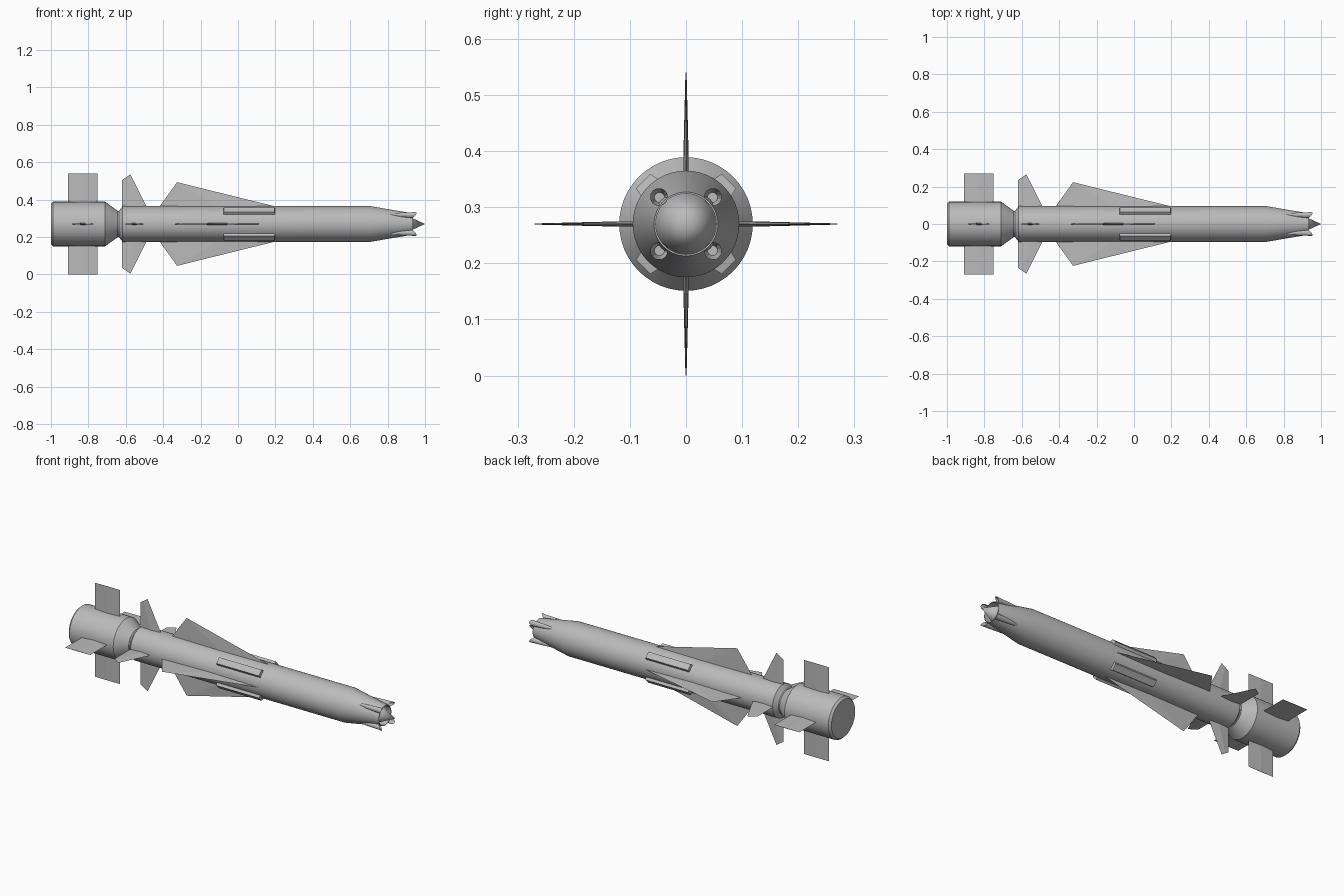
import bpy, bmesh, math
from mathutils import Matrix, Vector

if "Cube" in bpy.data.objects:
    bpy.data.objects.remove(bpy.data.objects["Cube"])

AXIS_Z = 0.27
SEGMENTS = 48

grey = bpy.data.materials.new("plain_grey")
grey.use_nodes = True
grey.diffuse_color = (0.5, 0.5, 0.5, 1)
grey.node_tree.nodes["Principled BSDF"].inputs["Base Color"].default_value = (0.5, 0.5, 0.5, 1)


def finish(name, bm, angle=0.0, smooth=False):
    """Turn about the long axis, lift to the axis height and shade."""
    bmesh.ops.recalc_face_normals(bm, faces=bm.faces)
    bm.transform(Matrix.Translation((0, 0, AXIS_Z)) @ Matrix.Rotation(angle, 4, "X"))
    mesh = bpy.data.meshes.new(name)
    bm.to_mesh(mesh)
    bm.free()
    mesh.materials.append(grey)
    obj = bpy.data.objects.new(name, mesh)
    bpy.context.collection.objects.link(obj)
    if smooth:
        bpy.ops.object.select_all(action="DESELECT")
        obj.select_set(True)
        bpy.context.view_layer.objects.active = obj
        bpy.ops.object.shade_smooth_by_angle(angle=math.radians(25))
    return obj


def lathe(name, profile):
    """Spin (x, radius) points about the long axis."""
    bm = bmesh.new()
    verts = [bm.verts.new((x, 0, r)) for x, r in profile]
    edges = [bm.edges.new(pair) for pair in zip(verts, verts[1:])]
    bmesh.ops.spin(bm, geom=verts + edges, cent=(0, 0, 0), axis=(1, 0, 0),
                   angle=math.tau, steps=SEGMENTS)
    bmesh.ops.remove_doubles(bm, verts=bm.verts, dist=0.0001)
    finish(name, bm, smooth=True)


def fin(name, outline, angle, root_half=0.005, tip_half=0.001):
    """Double-wedge blade: outline is root front, root rear, tip rear, tip front."""
    rf, rr, tr, tf = [Vector((x, 0, r)) for x, r in outline]
    bm = bmesh.new()
    rings = []
    for front, rear, half in ((rf, rr, root_half), (tf, tr, tip_half)):
        mid = (front + rear) / 2
        side = Vector((0, half, 0))
        rings.append([bm.verts.new(p) for p in (front, mid + side, rear, mid - side)])
    root, tip = rings
    for i in range(4):
        j = (i + 1) % 4
        bm.faces.new((root[i], root[j], tip[j], tip[i]))
    bm.faces.new(root)
    bm.faces.new(tip)
    finish(name, bm, angle)


def strake(name, angle):
    """Long low fairing with narrowed outer face."""
    bm = bmesh.new()
    bmesh.ops.create_cube(bm, size=1)
    for v in bm.verts:
        outer = v.co.z > 0
        v.co = Vector((0.06 + v.co.x * (0.27 if outer else 0.28),
                       v.co.y * (0.036 if outer else 0.046),
                       0.108 if outer else 0.085))
    finish(name, bm, angle)


def intake(name, angle):
    """Slim scoop that widens forward to a raked, hollow mouth."""
    bm = bmesh.new()
    sides = 12
    rings = []
    for x, centre, radius, rake in ((0.79, 0.073, 0.004, 0), (0.87, 0.069, 0.012, 0),
                                    (0.94, 0.068, 0.016, 0.9), (0.91, 0.067, 0.009, 0)):
        ring = []
        for i in range(sides):
            a = math.tau * i / sides
            lift = radius * math.cos(a)
            ring.append(bm.verts.new((x + rake * lift, radius * math.sin(a), centre + lift)))
        rings.append(ring)
    for a, b in zip(rings, rings[1:]):
        for i in range(sides):
            j = (i + 1) % sides
            bm.faces.new((a[i], a[j], b[j], b[i]))
    bm.faces.new(rings[0])
    bm.faces.new(rings[-1])
    finish(name, bm, angle, smooth=True)


# Booster, main body with open nose lip, and centre spike
lathe("booster", [(-1, 0), (-1, 0.108), (-0.988, 0.119), (-0.71, 0.119),
                  (-0.645, 0.072), (-0.645, 0)])
lathe("body", [(-0.65, 0), (-0.65, 0.07), (-0.637, 0.07), (-0.617, 0.095), (0.71, 0.095),
               (0.935, 0.057), (0.935, 0.054), (0.88, 0.054), (0.88, 0)])
lathe("nose_spike", [(0.87, 0), (0.87, 0.054), (0.883, 0.054), (1, 0)])

# Four sets of fins on the axes
BOOSTER_FIN = [(-0.75, 0.11), (-0.91, 0.11), (-0.91, 0.27), (-0.75, 0.27)]
TAIL_FIN = [(-0.487, 0.088), (-0.62, 0.088), (-0.62, 0.235), (-0.575, 0.265)]
WING = [(0.215, 0.09), (-0.422, 0.09), (-0.327, 0.222), (-0.32, 0.222)]
for i, where in enumerate(("top", "right", "bottom", "left")):
    turn = i * math.pi / 2
    fin("booster_fin_" + where, BOOSTER_FIN, turn)
    fin("tail_fin_" + where, TAIL_FIN, turn)
    fin("wing_" + where, WING, turn)

# Strakes and scoops between the fins
for i, where in enumerate(("upper_right", "lower_right", "lower_left", "upper_left")):
    turn = math.pi / 4 + i * math.pi / 2
    strake("strake_" + where, turn)
    intake("intake_" + where, turn)
